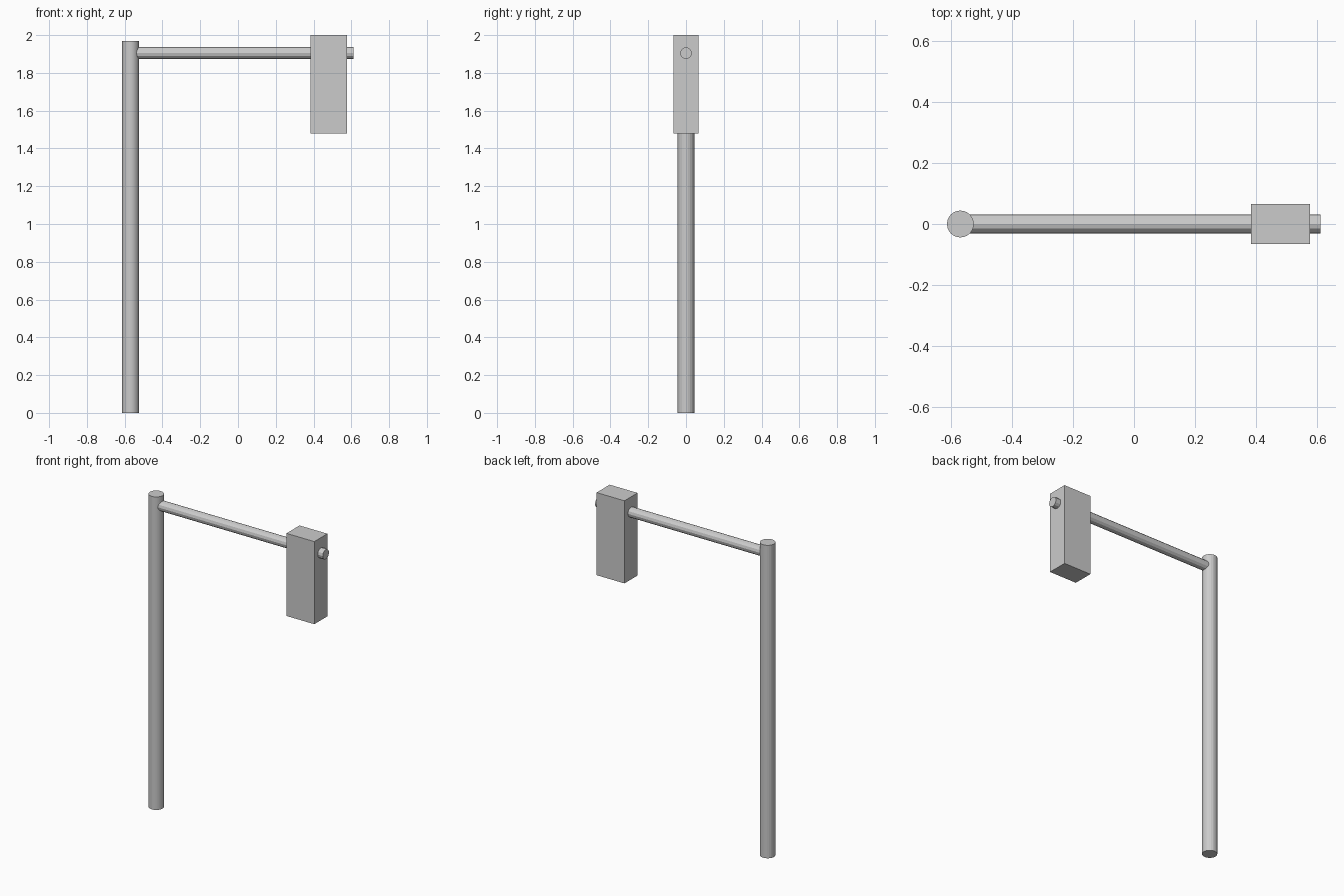
import bpy
from math import pi

cube = bpy.data.objects.get("Cube")
if cube:
    bpy.data.objects.remove(cube, do_unlink=True)

grey = bpy.data.materials.new("light_grey")
grey.use_nodes = True
colour = (0.6, 0.6, 0.6, 1)
grey.diffuse_color = colour
grey.node_tree.nodes["Principled BSDF"].inputs["Base Color"].default_value = colour


def finish(name):
    obj = bpy.context.object
    obj.name = name
    obj.data.materials.append(grey)
    return obj


def rod(name, sides, radius, length, centre, rotation=(0, 0, 0)):
    bpy.ops.mesh.primitive_cylinder_add(vertices=sides, radius=radius, depth=length,
                                        location=centre, rotation=rotation)
    return finish(name)


POLE_X, POLE_TOP = -0.569, 1.97
ARM_END, ARM_Z = 0.612, 1.905

# Upright pole
rod("pole", 24, 0.044, POLE_TOP, (POLE_X, 0, POLE_TOP / 2))

# Horizontal arm, running from the pole through the hanging box
rod("arm", 12, 0.031, ARM_END - POLE_X, ((ARM_END + POLE_X) / 2, 0, ARM_Z), (0, pi / 2, 0))

# Hanging box
bpy.ops.mesh.primitive_cube_add(size=1, location=(0.48, 0, 1.74))
box = finish("hanging_box")
box.scale = (0.194, 0.13, 0.52)
bpy.ops.object.transform_apply(location=False, rotation=False, scale=True)
